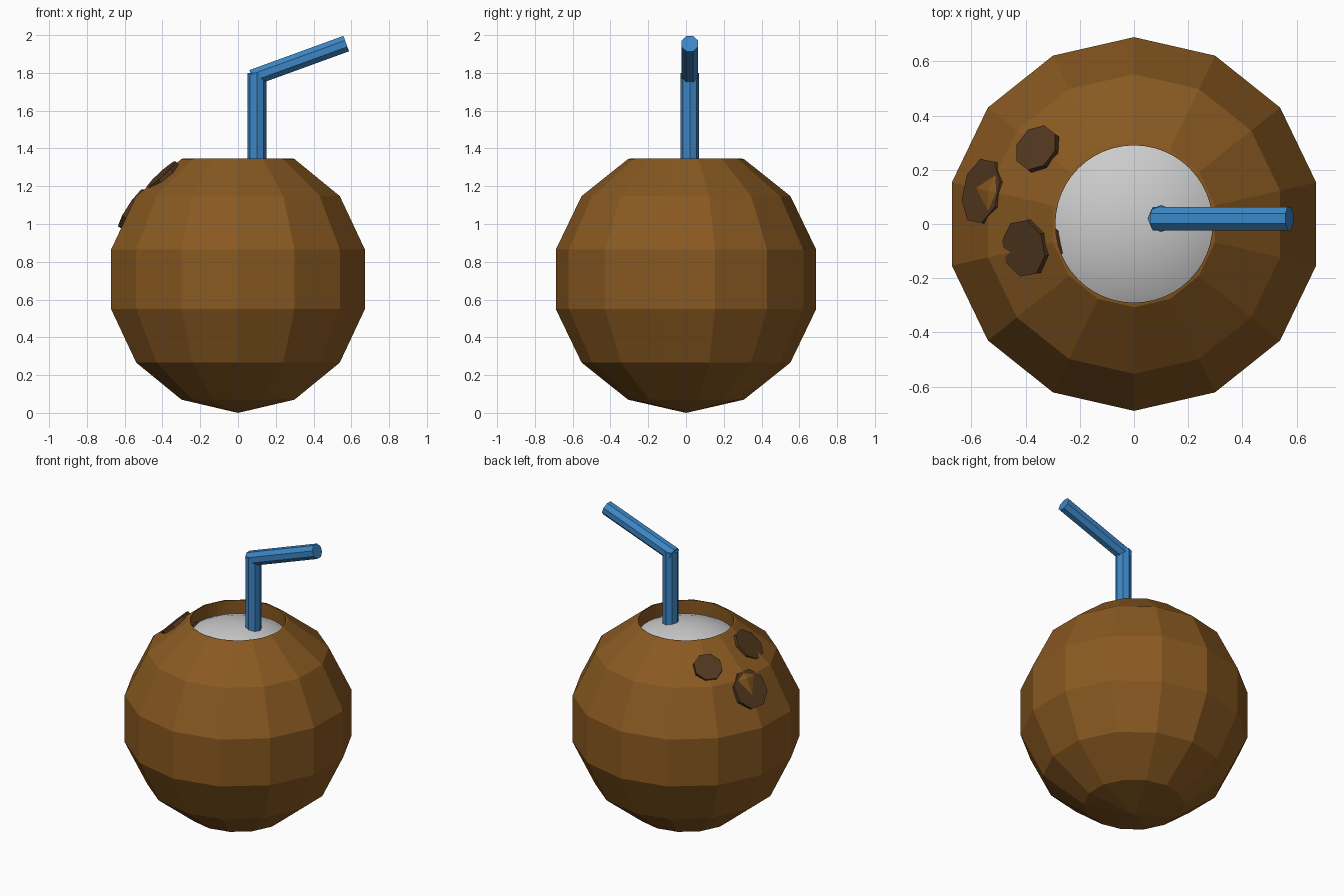
import bpy
from math import pi, radians
from mathutils import Vector, Matrix

if "Cube" in bpy.data.objects:
    bpy.data.objects.remove(bpy.data.objects["Cube"])

R = 0.707                       # shell radius, also height of its centre


def material(name, rgb):
    m = bpy.data.materials.new(name)
    m.diffuse_color = (*rgb, 1)
    m.use_nodes = True
    m.node_tree.nodes["Principled BSDF"].inputs["Base Color"].default_value = m.diffuse_color
    return m


husk = material("husk_brown", (0.25, 0.10, 0.015))
dark = material("dark_brown", (0.085, 0.04, 0.014))
blue = material("straw_blue", (0.045, 0.24, 0.56))


def rod(name, start, end, radius, sides, mat=None, spin=0.0):
    """Cylinder between two points."""
    a, b = Vector(start), Vector(end)
    axis = b - a
    bpy.ops.mesh.primitive_cylinder_add(vertices=sides, radius=radius, depth=axis.length)
    ob = bpy.context.object
    ob.name = name
    turn = axis.to_track_quat('Z', 'Y').to_matrix().to_4x4()
    ob.matrix_world = Matrix.Translation((a + b) / 2) @ turn @ Matrix.Rotation(spin, 4, 'Z')
    if mat:
        ob.data.materials.append(mat)
    return ob


# Faceted shell with a round drinking hole
bpy.ops.mesh.primitive_uv_sphere_add(segments=14, ring_count=7, radius=R, location=(0, 0, R))
shell = bpy.context.object
shell.name = "coconut_shell"
shell.data.materials.append(husk)
cutter = rod("hole_cutter", (0, 0, 1.1), (0, 0, 1.6), 0.29, 48, husk)
cutter.hide_render = True
cutter.hide_set(True)
cut = shell.modifiers.new("drinking_hole", 'BOOLEAN')
cut.operation = 'DIFFERENCE'
cut.solver = 'EXACT'
cut.object = cutter
bpy.context.view_layer.objects.active = shell
bpy.ops.object.modifier_apply(modifier=cut.name)
bpy.data.objects.remove(cutter)

# Smooth white flesh inside
bpy.ops.mesh.primitive_uv_sphere_add(segments=48, ring_count=24, radius=0.622, location=(0, 0, R))
flesh = bpy.context.object
flesh.name = "coconut_flesh"
bpy.ops.object.shade_smooth()

# Three dark eyes: outer cap centre, outward direction, radius
eyes = [((-0.362, 0.282, 1.24), (-0.52, 0.40, 0.76), 0.09),
        ((-0.408, -0.09, 1.262), (-0.67, -0.12, 0.73), 0.108),
        ((-0.565, 0.122, 1.085), (-0.82, 0.17, 0.54), 0.125)]
for i, (cap, out, radius) in enumerate(eyes):
    inner = Vector(cap) - Vector(out).normalized() * 0.15
    rod(f"eye_{i + 1}", inner, cap, radius, 8, dark, radians(22.5))

# Bent straw
rod("straw_lower", (0.1, 0.02, 1.1), (0.1, 0.02, 1.8), 0.05, 8, blue)
rod("straw_upper", (0.075, 0.02, 1.774), (0.573, 0.02, 1.955), 0.047, 8, blue, pi / 8)
